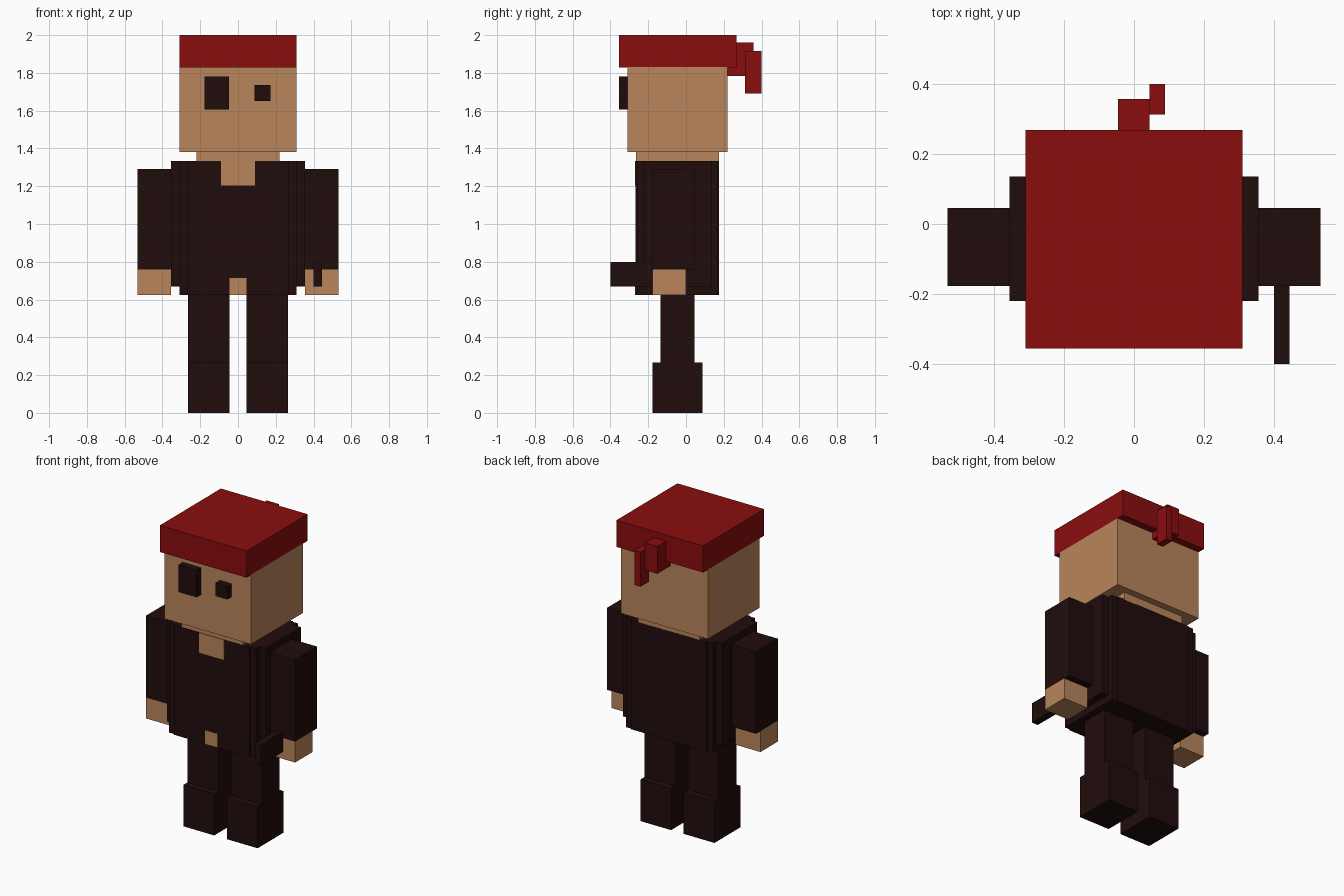
import bpy
import bmesh
from mathutils import Matrix, Vector

cube = bpy.data.objects.get("Cube")
if cube:
    bpy.data.objects.remove(cube, do_unlink=True)


def make_material(name, rgb):
    mat = bpy.data.materials.new(name)
    mat.use_nodes = True
    colour = (*rgb, 1.0)
    mat.diffuse_color = colour
    mat.node_tree.nodes["Principled BSDF"].inputs["Base Color"].default_value = colour
    return mat


SKIN = make_material("skin tan", (0.49, 0.235, 0.105))
RED = make_material("bandana red", (0.254, 0.004, 0.0045))
DARK = make_material("dark cloth", (0.0152, 0.0038, 0.0038))


def box(name, mat, x, y, z):
    """Flat-faced box between the given (low, high) ranges."""
    centre = Vector([(a + b) / 2 for a, b in (x, y, z)])
    size = [b - a for a, b in (x, y, z)]
    bm = bmesh.new()
    bmesh.ops.create_cube(bm, size=1.0,
                          matrix=Matrix.Translation(centre) @ Matrix.Diagonal((*size, 1)))
    mesh = bpy.data.meshes.new(name)
    bm.to_mesh(mesh)
    bm.free()
    mesh.materials.append(mat)
    obj = bpy.data.objects.new(name, mesh)
    bpy.context.collection.objects.link(obj)
    return obj


def pair(name, mat, x, y, z):
    """The same box on the left (+x) and the right (-x)."""
    box("left_" + name, mat, x, y, z)
    box("right_" + name, mat, (-x[1], -x[0]), y, z)


# Head and face
box("head", SKIN, (-0.31, 0.31), (-0.31, 0.22), (1.38, 1.83))
box("neck", SKIN, (-0.22, 0.22), (-0.265, 0.175), (1.33, 1.38))
box("eye_patch", DARK, (-0.178, -0.048), (-0.355, -0.31), (1.605, 1.78))
box("left_eye", DARK, (0.088, 0.172), (-0.355, -0.31), (1.65, 1.735))

# Bandana with its knot and tail
box("bandana", RED, (-0.31, 0.31), (-0.355, 0.268), (1.828, 2.0))
box("bandana_knot", RED, (-0.045, 0.044), (0.22, 0.357), (1.783, 1.96))
box("bandana_tail", RED, (0.044, 0.088), (0.313, 0.4), (1.692, 1.915))

# Shirt, its sides and the bare patches at collar and hem
box("shirt", DARK, (-0.27, 0.27), (-0.268, 0.175), (0.625, 1.333))
pair("shirt_side", DARK, (0.27, 0.31), (-0.26, 0.168), (0.625, 1.333))
pair("vest_side", DARK, (0.31, 0.355), (-0.22, 0.135), (0.67, 1.333))
box("open_collar", SKIN, (-0.09, 0.09), (-0.271, -0.266), (1.205, 1.334))
box("bare_belly", SKIN, (-0.045, 0.045), (-0.271, -0.266), (0.625, 0.715))

# Arms and hands
pair("arm", DARK, (0.355, 0.532), (-0.177, 0.045), (0.76, 1.29))
pair("hand", SKIN, (0.355, 0.532), (-0.177, 0.0), (0.625, 0.76))
box("held_pistol", DARK, (0.4, 0.444), (-0.4, -0.17), (0.67, 0.8))

# Legs and boots
pair("leg", DARK, (0.045, 0.265), (-0.135, 0.045), (0.26, 0.63))
pair("boot", DARK, (0.045, 0.265), (-0.178, 0.088), (0.0, 0.268))
